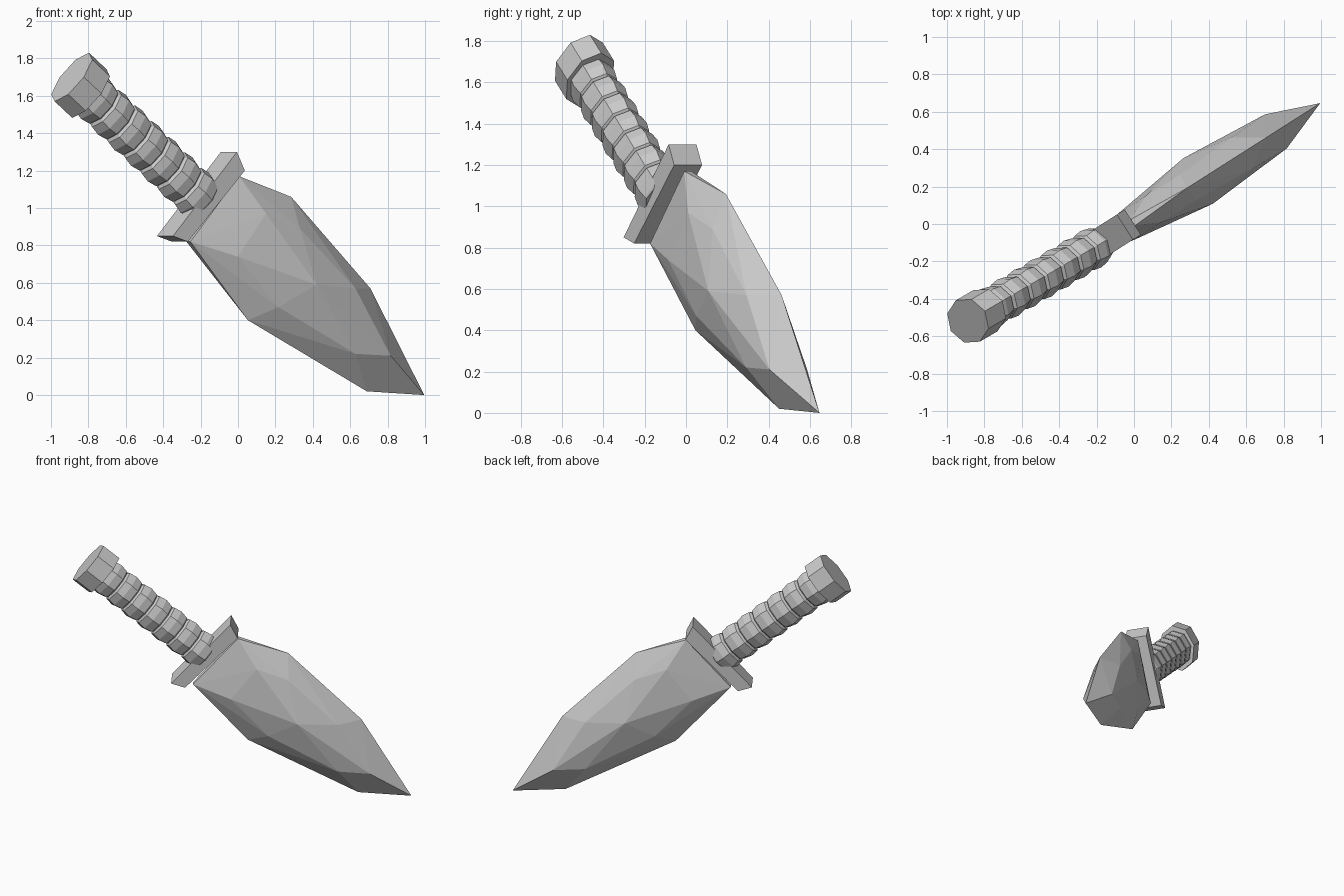
import bpy, bmesh, math
from mathutils import Vector

if "Cube" in bpy.data.objects:
    bpy.data.objects.remove(bpy.data.objects["Cube"])

# The dagger lies in a vertical plane turned about z: u along, z up, n sideways
HEAD = math.radians(32.5)
C, S = math.cos(HEAD), math.sin(HEAD)


def place(u, z, n):
    return Vector((C * u + S * n, S * u - C * n, z))


def finish(name, bm):
    bmesh.ops.recalc_face_normals(bm, faces=bm.faces[:])
    me = bpy.data.meshes.new(name)
    bm.to_mesh(me)
    bm.free()
    ob = bpy.data.objects.new(name, me)
    bpy.context.collection.objects.link(ob)
    return ob


def hull(name, points):
    bm = bmesh.new()
    for p in points:
        bm.verts.new(place(*p))
    res = bmesh.ops.convex_hull(bm, input=bm.verts[:])
    loose = {v for v in res["geom_interior"] if isinstance(v, bmesh.types.BMVert)}
    bmesh.ops.delete(bm, geom=list(loose), context='VERTS')
    bmesh.ops.dissolve_limit(bm, angle_limit=math.radians(1),
                             verts=bm.verts[:], edges=bm.edges[:])
    return finish(name, bm)


# Axis of the grip, from the pommel cap to inside the guard
START = place(-1.028, 1.70, -0.04)
END = place(-0.215, 1.04, -0.008)
AXIS = (END - START).normalized()
SIDE = AXIS.cross(Vector((0, 0, 1))).normalized()
UP = SIDE.cross(AXIS).normalized()
LENGTH = (END - START).length


def loft(name, profile, squash):
    """Eight-sided elliptical rings along the grip axis; profile is (distance, radius)."""
    bm = bmesh.new()
    rings = []
    for d, r in profile:
        ring = []
        for i in range(8):
            a = i * math.pi / 4
            ring.append(bm.verts.new(START + AXIS * d + UP * r * math.cos(a)
                                     + SIDE * r * squash * math.sin(a)))
        rings.append(ring)
    for a, b in zip(rings, rings[1:]):
        for i in range(8):
            j = (i + 1) % 8
            bm.faces.new((a[i], a[j], b[j], b[i]))
    bm.faces.new(rings[0])
    bm.faces.new(rings[-1])
    return finish(name, bm)


# Pommel
loft("pommel", [(0, 0.168), (0.14, 0.168)], 0.76)

# Ribbed grip: seven bulging bands
BANDS = 7
first = 0.12
step = (LENGTH - first) / BANDS
profile = []
for k in range(BANDS):
    for t, r in ((0.0, 0.110), (0.1, 0.128), (0.5, 0.137), (0.93, 0.124)):
        profile.append((first + (k + t) * step, r))
profile.append((LENGTH, 0.115))
loft("grip", profile, 0.82)

# Guard: tapered bar, longer on the grip side
guard = [(-0.05, 1.30), (0.0, 1.20), (-0.36, 0.82), (-0.455, 0.85)]
hull("guard", [(u, z, -0.012 + s * 0.08) for u, z in guard for s in (-1, 1)])

# Blade: sharp outline plus raised facet corners mirrored on both sides
MID = -0.01
outline = [(0.343, 1.06), (0.846, 0.57), (1.187, 0.0), (0.823, 0.02), (0.069, 0.40)]
corners = [(0.0, 1.17, 0.02), (-0.308, 0.82, 0.02),
           (0.132, 0.97, 0.082), (-0.046, 0.74, 0.082), (0.348, 0.89, 0.08),
           (0.413, 0.59, 0.145), (0.209, 0.47, 0.085),
           (0.687, 0.57, 0.10), (0.906, 0.21, 0.108), (0.687, 0.22, 0.103)]
pts = [(u, z, MID) for u, z in outline]
pts += [(u, z, MID + s * n) for u, z, n in corners for s in (-1, 1)]
hull("blade", pts)
